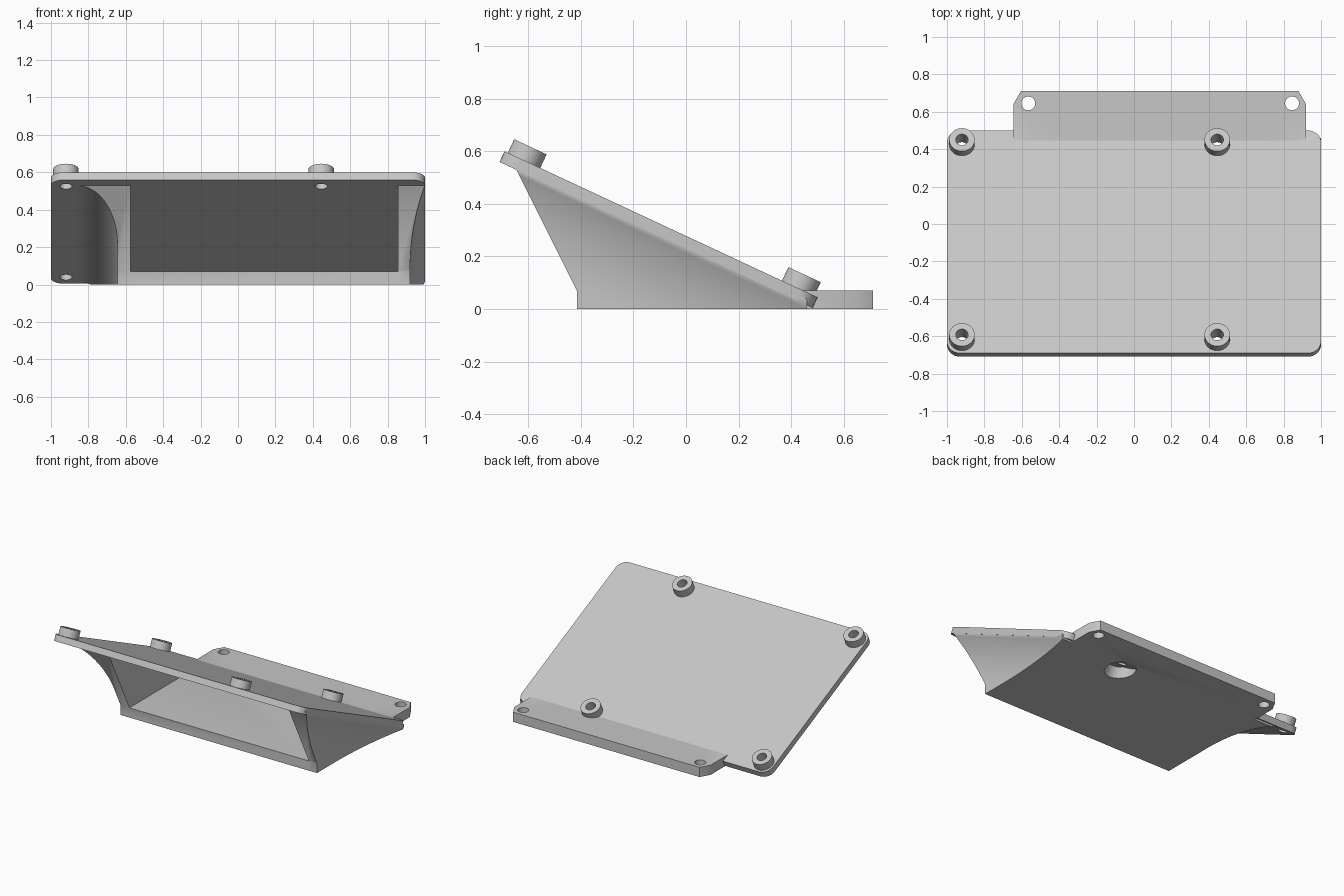
import bpy, bmesh
from math import radians, sin, cos, acos, pi
from mathutils import Matrix, Vector

if "Cube" in bpy.data.objects:
    bpy.data.objects.remove(bpy.data.objects["Cube"])

grey = bpy.data.materials.new("light_grey_plastic")
grey.use_nodes = True
colour = (0.57, 0.57, 0.57, 1)
grey.diffuse_color = colour
grey.node_tree.nodes["Principled BSDF"].inputs["Base Color"].default_value = colour

# Main dimensions
THICK = 0.045
LENGTH = 1.313
FLOOR = 0.07
BOSS_X = (-0.92, 0.445)
BOSS_Y = (0.082, 1.232)
# Tilted frame: origin on the raised front edge, y runs down the slope
TILT = Matrix.Translation((0, -0.69, 0.6)) @ Matrix.Rotation(radians(-25), 4, 'X')
# Turns a flat outline (a, b) into an upright one
SIDE = Matrix(((0, 0, 1, 0), (1, 0, 0, 0), (0, 1, 0, 0), (0, 0, 0, 1)))
FRONT = Matrix(((1, 0, 0, 0), (0, 0, 1, 0), (0, 1, 0, 0), (0, 0, 0, 1)))


def prism(name, outline, low, high, matrix=Matrix()):
    """Extrude a closed 2D outline from low to high, then place it."""
    bm = bmesh.new()
    face = bm.faces.new([bm.verts.new((a, b, low)) for a, b in outline])
    out = bmesh.ops.extrude_face_region(bm, geom=[face])
    verts = [g for g in out["geom"] if isinstance(g, bmesh.types.BMVert)]
    bmesh.ops.translate(bm, verts=verts, vec=(0, 0, high - low))
    bm.transform(matrix)
    bmesh.ops.recalc_face_normals(bm, faces=bm.faces)
    mesh = bpy.data.meshes.new(name)
    bm.to_mesh(mesh)
    bm.free()
    mesh.materials.append(grey)
    obj = bpy.data.objects.new(name, mesh)
    bpy.context.collection.objects.link(obj)
    return obj


def arc(cx, cy, r, start, end, steps):
    angles = [start + (end - start) * i / steps for i in range(steps + 1)]
    return [(cx + r * cos(a), cy + r * sin(a)) for a in angles]


def disc(cx, cy, r, steps=40):
    return arc(cx, cy, r, 0, 2 * pi, steps)[:-1]


def combine(obj, other, operation):
    """Apply a boolean and delete the second object."""
    mod = obj.modifiers.new("join", 'BOOLEAN')
    mod.operation, mod.object, mod.solver = operation, other, 'EXACT'
    bpy.context.view_layer.update()
    graph = bpy.context.evaluated_depsgraph_get()
    mesh = bpy.data.meshes.new_from_object(obj.evaluated_get(graph))
    obj.modifiers.clear()
    obj.data = mesh
    bpy.data.objects.remove(other)


def drill(obj, x, y, r, low, high, matrix=Matrix()):
    combine(obj, prism("drill", disc(x, y, r), low, high, matrix), 'DIFFERENCE')


# Tilted plate with rounded corners
R = 0.07
corners = [(1 - R, LENGTH - R), (R - 1, LENGTH - R), (R - 1, R), (1 - R, R)]
outline = []
for i, (cx, cy) in enumerate(corners):
    outline += arc(cx, cy, R, i * pi / 2, (i + 1) * pi / 2, 8)
plate = prism("tilted_plate", outline, -THICK, 0, TILT)

# Floor with a chamfered rear mounting tab
base = prism("base_and_walls", [
    (-0.645, -0.415), (0.92, -0.415), (0.92, 0.64), (0.88, 0.71),
    (-0.605, 0.71), (-0.645, 0.64)], 0, FLOOR)


def wall(inner, outer, side, r, sweep):
    """Side wall that flares in an arc up to the plate."""
    start = -THICK - r * sin(sweep)
    steps = [sweep * i / 20 for i in range(21)]
    flare = [(outer + side * r * (1 - cos(a)), start + r * sin(a)) for a in steps]
    top = -THICK / 2
    profile = [(inner, top), (inner, -1.2), (outer, -1.2)] + flare + [(flare[-1][0], top)]
    obj = prism("wall", profile, -0.4, 1.7, TILT @ FRONT)
    # Trim to the slanted front edge and the ground
    trim = prism("trim", [(-0.415, 0), (-0.415, FLOOR), (-0.69, 0.62),
                          (0.46, 0.62), (0.46, 0)], -1.5, 1.5, SIDE)
    combine(obj, trim, 'INTERSECT')
    return obj


combine(base, wall(-0.575, -0.645, -1, 0.215, pi / 2), 'UNION')
combine(base, wall(0.855, 0.92, 1, 0.64, acos(1 - 0.079 / 0.64)), 'UNION')

# Screw holes in the tab, and the access hole below the rear standoff
for x in (-0.565, 0.845):
    drill(base, x, 0.645, 0.037, -0.1, 0.2)
drill(base, BOSS_X[1], BOSS_Y[1], 0.1, -0.4, -THICK, TILT)
drill(base, BOSS_X[1], BOSS_Y[1], 0.033, -0.1, 0.2, TILT)

# Hollow standoffs, with holes through the plate
parts = [plate, base]
for x, side in zip(BOSS_X, ("right", "left")):
    for y, end in zip(BOSS_Y, ("front", "rear")):
        boss = prism(f"standoff_{end}_{side}", disc(x, y, 0.068), -0.01, 0.057, TILT)
        for part in (boss, plate):
            drill(part, x, y, 0.033, -0.15, 0.15, TILT)
        parts.append(boss)

# Smooth the curved faces and keep the edges sharp
bpy.ops.object.select_all(action='DESELECT')
for obj in parts:
    obj.select_set(True)
bpy.context.view_layer.objects.active = plate
bpy.ops.object.shade_smooth_by_angle(angle=radians(30))
